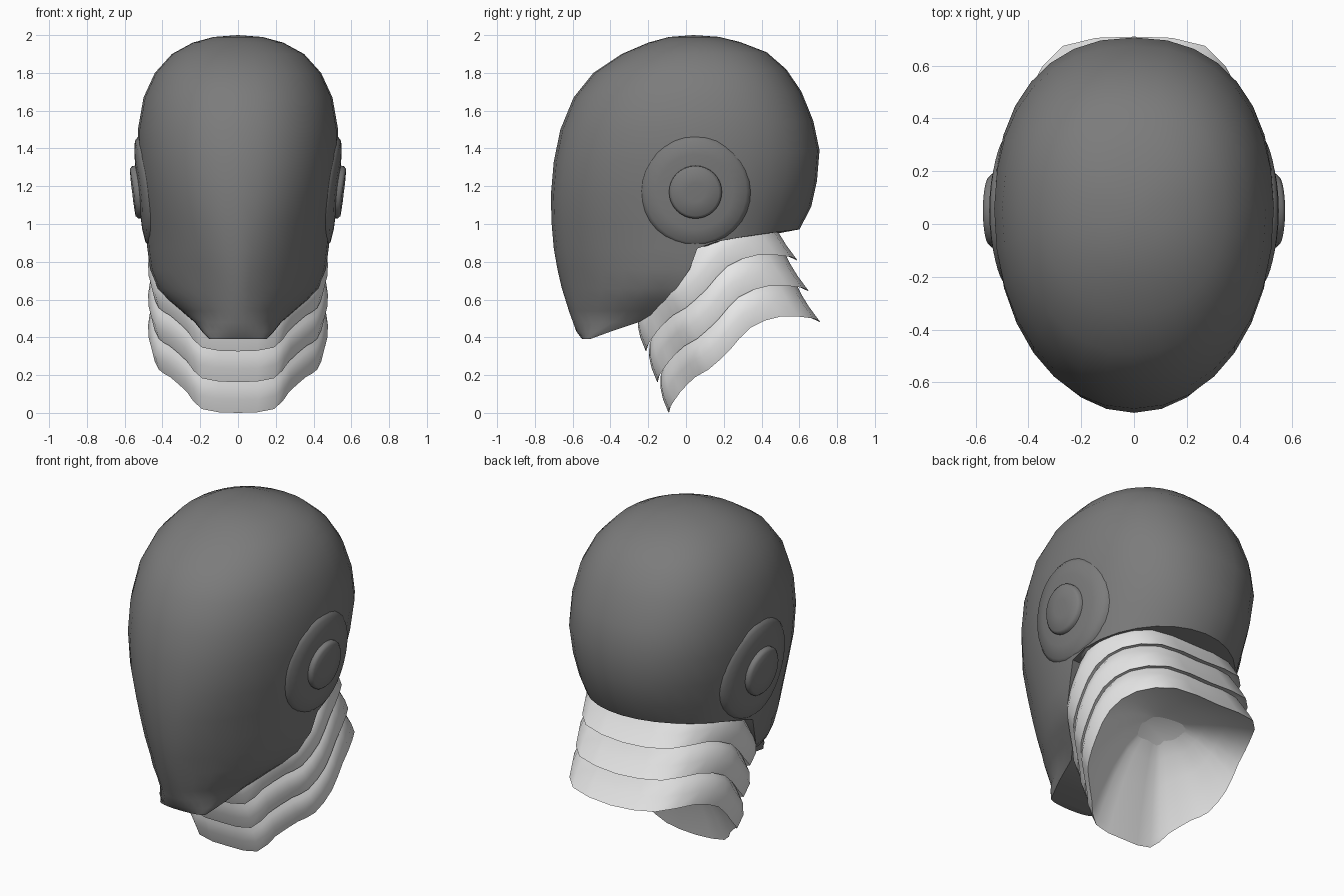
import bpy, bmesh, math
from mathutils import Vector, Matrix

cube = bpy.data.objects.get("Cube")
if cube:
    bpy.data.objects.remove(cube, do_unlink=True)


def material(name, rgb):
    m = bpy.data.materials.new(name)
    m.use_nodes = True
    m.diffuse_color = (*rgb, 1)
    m.node_tree.nodes["Principled BSDF"].inputs["Base Color"].default_value = (*rgb, 1)
    return m


dark_grey = material("dark grey", (0.2, 0.2, 0.2))
light_grey = material("light grey", (0.8, 0.8, 0.8))


def finish(bm, name, mat, angle=40):
    bmesh.ops.recalc_face_normals(bm, faces=bm.faces)
    me = bpy.data.meshes.new(name)
    bm.to_mesh(me)
    bm.free()
    ob = bpy.data.objects.new(name, me)
    bpy.context.collection.objects.link(ob)
    me.materials.append(mat)
    bpy.ops.object.select_all(action='DESELECT')
    ob.select_set(True)
    bpy.context.view_layer.objects.active = ob
    bpy.ops.object.shade_smooth_by_angle(angle=math.radians(angle))
    return ob


def lookup(table, z):
    """Linear interpolation in a list of (z, value), z falling."""
    for (z0, a), (z1, b) in zip(table, table[1:]):
        if z >= z1:
            return a + (b - a) * (z0 - z) / (z0 - z1)
    return table[-1][1]


def bridge(bm, a, b):
    n = len(a)
    for i in range(n):
        bm.faces.new((a[i], a[(i + 1) % n], b[(i + 1) % n], b[i]))


# Head: horizontal sections, open at the back below the jaw corner
FRONT = [(2, 0), (1.99, -.09), (1.96, -.2), (1.9, -.34), (1.8, -.49), (1.67, -.595),
         (1.5, -.665), (1.33, -.7), (1.1, -.72), (.87, -.7), (.7, -.67), (.54, -.62), (.43, -.58), (.39, -.55)]
BACK = [(2, .1), (1.99, .18), (1.96, .3), (1.9, .45), (1.8, .55), (1.67, .63), (1.5, .69),
        (1.37, .71), (1.2, .69), (1.08, .66), (.97, .6), (.87, .58)]
WIDTH = [(2, 0), (1.99, .13), (1.96, .24), (1.9, .35), (1.8, .44), (1.67, .5), (1.5, .53), (1.33, .53),
         (1.15, .51), (.87, .48), (.76, .465), (.66, .425), (.6, .37), (.54, .3), (.48, .23), (.43, .19), (.39, .15)]
MIDDLE = [(2, .06), (.87, .06), (.76, .02), (.66, -.05), (.54, -.15), (.48, -.25), (.43, -.4), (.39, -.51)]
# roundness of the sections: small is boxy, large is pointed
FRONT_POWER = [(2, .93), (1.2, .95), (.87, 1.12), (.66, 1.25), (.54, 1.1), (.43, .9), (.39, .9)]
BACK_POWER = [(2, .88), (1.3, .88), (1.1, .95), (.87, 1.05)]
ROWS = [1.99, 1.96, 1.9, 1.8, 1.67, 1.5, 1.33, 1.15, 1.0, .87, .76, .66, .6, .54, .48, .43, .39]
JAW = ROWS.index(.87)
COLS, Q = 32, 8

bm = bmesh.new()
grid = {}
for i, z0 in enumerate(ROWS):
    for j in range(-Q, COLS - Q):
        if i > JAW and j > Q:
            continue
        t = 2 * math.pi * j / COLS
        s, c = math.sin(t), math.cos(t)
        if abs(j) == Q:
            c = 0
        z = 2 - (2 - z0) * (1 - .09 * max(0, -c) ** .65)
        mid = lookup(MIDDLE, z)
        end = lookup(FRONT if c >= 0 else BACK, z)
        power = lookup(FRONT_POWER if c >= 0 else BACK_POWER, z)
        x = lookup(WIDTH, z) * math.copysign(abs(s) ** power, s)
        y = mid + (end - mid) * abs(c) ** power
        grid[i, j % COLS] = bm.verts.new((x, y, z))
top = bm.verts.new((0, .04, 2))
for j in range(COLS):
    bm.faces.new((top, grid[0, j], grid[0, (j + 1) % COLS]))
for i in range(len(ROWS) - 1):
    for j in range(-Q, COLS - Q if i < JAW else Q):
        a, b = j % COLS, (j + 1) % COLS
        bm.faces.new((grid[i, a], grid[i, b], grid[i + 1, b], grid[i + 1, a]))
    # underside of the jaw
    if i >= JAW:
        bm.faces.new((grid[i, Q], grid[i, COLS - Q], grid[i + 1, COLS - Q], grid[i + 1, Q]))
bm.faces.new([grid[JAW, j] for j in range(Q, COLS - Q + 1)])
bm.faces.new([grid[len(ROWS) - 1, j % COLS] for j in range(-Q, Q + 1)])
finish(bm, "head_shell", dark_grey)


# Ear discs: turned profiles of (radius, height), bent to follow the head
def ear_part(name, side, profile, tilt, angle, n=32):
    bm = bmesh.new()
    rot = Matrix.Rotation(math.radians(tilt), 4, 'Y')
    rings = []
    for r, h in profile:
        ring = []
        for k in range(n):
            a = 2 * math.pi * k / n
            y, z = r * math.cos(a), r * math.sin(a)
            p = rot @ Vector((h - .35 * y * y, y, z))
            ring.append(bm.verts.new((side * (.525 + p.x), .05 + p.y, 1.17 + p.z)))
        rings.append(ring)
    for a, b in zip(rings, rings[1:]):
        bridge(bm, a, b)
    bm.faces.new(rings[0])
    bm.faces.new(rings[-1])
    finish(bm, name, dark_grey, angle)


for side, label in ((1, "left"), (-1, "right")):
    ear_part(label + "_ear_disc", side, [(.3, -.05), (.29, -.025), (.27, -.007), (.2, .003), (.12, .005)], 6, 75)
    ear_part(label + "_ear_button", side, [(.14, -.02), (.14, .02), (.125, .033), (.05, .036)], 7, 60)

# Neck: three overlapping flared bands sharing one wavy hem
HEM = [(0, -.09, 0), (.19, -.09, .02), (.27, -.03, .11), (.36, .05, .19), (.42, .12, .23),
       (.455, .23, .33), (.45, .34, .45), (.4, .5, .51), (.27, .675, .5), (0, .71, .48)]
half = [Vector(p) for p in HEM]
ctrl = half + [Vector((-p.x, p.y, p.z)) for p in half[-2:0:-1]]
hem = []
for k in range(len(ctrl)):
    p0, p1, p2, p3 = (ctrl[(k + d) % len(ctrl)] for d in (-1, 0, 1, 2))
    hem.append(p1)
    hem.append((9 * (p1 + p2) - p0 - p3) / 16)


def neck_band(name, step, rows, hollow):
    """rows are (x scale, y scale, y shift, z shift) of the hem, rising; hollow lists the steps inward."""
    bm = bmesh.new()
    move = Vector((0, -.06 * step, .163 * step))
    core = Vector((0, .22, .6))
    rings = []
    for t in hollow:
        ring = []
        for p in hem:
            q = p.lerp(core, t)
            q.z = p.z + (core.z - p.z) * (1 - (1 - t) ** 2)
            ring.append(bm.verts.new(q + move))
        rings.append(ring)
    for sx, sy, dy, dz in rows:
        rings.append([bm.verts.new(Vector((p.x * sx, .3 + (p.y - .3) * sy + dy, p.z + dz)) + move)
                      for p in hem])
    for a, b in zip(rings, rings[1:]):
        bridge(bm, a, b)
    bm.faces.new(rings[0])
    finish(bm, name, light_grey, 45)


BAND = [(1, 1, 0, 0), (1.04, .97, -.04, .07), (1, .94, -.065, .13), (.9, .9, -.08, .19)]
neck_band("lower_neck_band", 0, BAND, (.93, .75, .5, .3, .12, .03))
neck_band("middle_neck_band", 1, BAND, (.13, .03))
neck_band("upper_neck_band", 2, BAND + [(.86, .84, -.12, .32)], (.13, .03))
